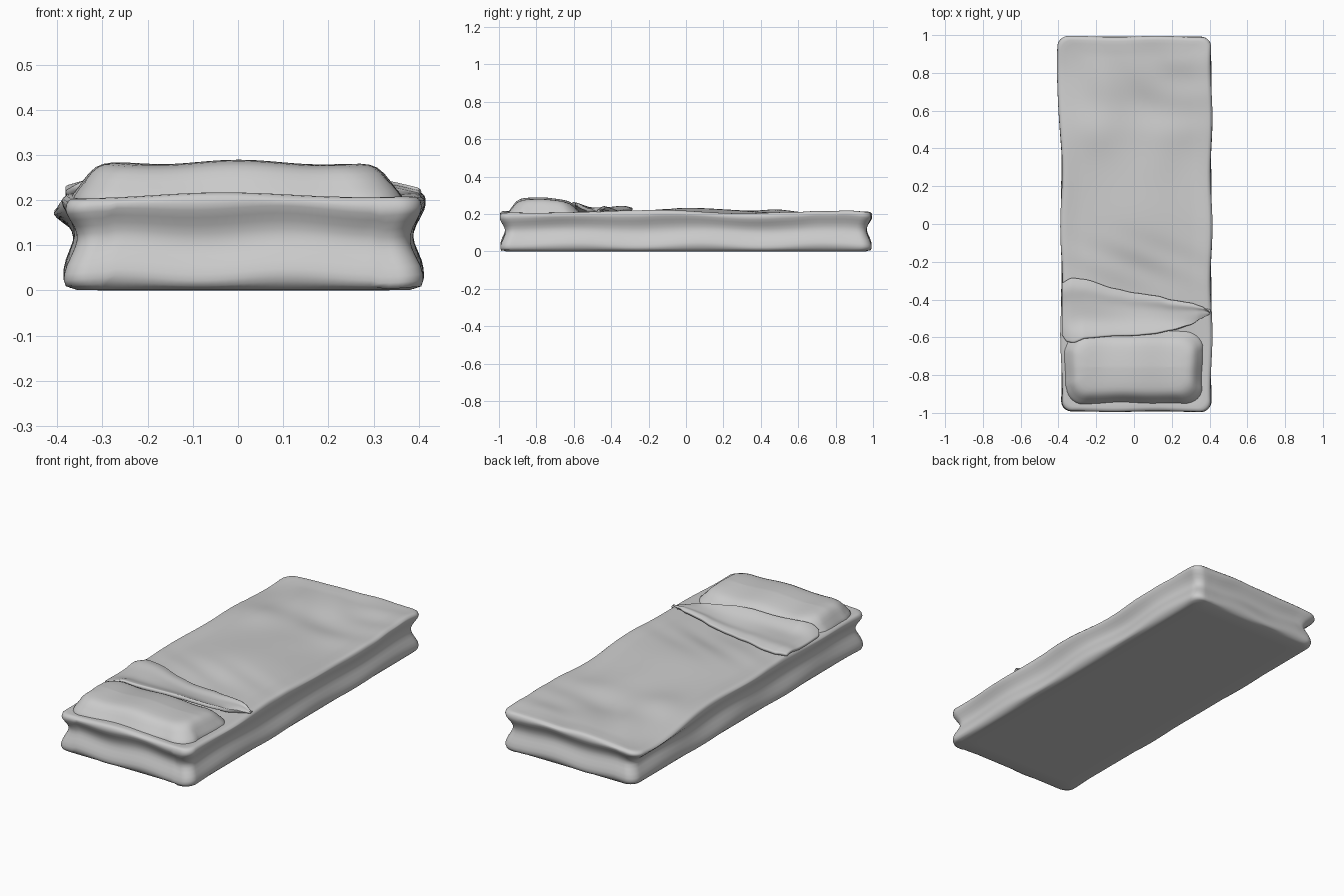
import bpy, bmesh
from math import sin, cos, pi, exp, hypot

if "Cube" in bpy.data.objects:
    bpy.data.objects.remove(bpy.data.objects["Cube"])


def bump(x, y, cx, cy, sx, sy):
    return exp(-((x - cx) / sx) ** 2 - ((y - cy) / sy) ** 2)


def lerp_curve(pts, t):
    for (a, u), (b, v) in zip(pts, pts[1:]):
        if t <= b:
            k = max(0, (t - a) / (b - a))
            k = k * k * (3 - 2 * k) * .5 + k * .5
            return u + (v - u) * k
    return pts[-1][1]


def outline(hx, hy, r, step=0.02):
    # rounded rectangle, symmetric about both axes
    n, m = int(2 * (hx - r) / step), int(2 * (hy - r) / step)
    a, b = hx - r, hy - r
    pts = []
    for i, (cx, cy) in enumerate([(a, b), (-a, b), (-a, -b), (a, -b)]):
        for k in range(9):
            t = (i + k / 8) * pi / 2
            pts.append((cx + r * cos(t), cy + r * sin(t)))
        nx, ny = [(-a, b), (-a, -b), (a, -b), (a, b)][i]
        t0, cnt = (i + 1) * pi / 2, (n, m)[i % 2]
        ox, oy = r * cos(t0), r * sin(t0)
        for k in range(1, cnt):
            f = k / cnt
            pts.append((cx + (nx - cx) * f + ox, cy + (ny - cy) * f + oy))
    return pts


def finish(bm, name):
    bmesh.ops.recalc_face_normals(bm, faces=bm.faces)
    me = bpy.data.meshes.new(name)
    bm.to_mesh(me)
    bm.free()
    ob = bpy.data.objects.new(name, me)
    bpy.context.collection.objects.link(ob)
    for p in me.polygons:
        p.use_smooth = True
    return ob


def cushion(name, hx, hy, r, profile, warp):
    # stacked rings of (inset, z), closed flat along the centre line
    bm = bmesh.new()
    base = outline(hx, hy, r)
    rings = []
    for d, z in profile:
        sx, sy = max(0, hx - d) / hx, (hy - d) / hy
        rings.append([bm.verts.new(warp(x * sx, y * sy, z)) for x, y in base])
    n = len(base)
    for a, b in zip(rings, rings[1:]):
        for i in range(n):
            j = (i + 1) % n
            bm.faces.new((a[i], a[j], b[j], b[i]))
    bmesh.ops.remove_doubles(bm, verts=bm.verts, dist=1e-5)
    bmesh.ops.dissolve_degenerate(bm, dist=1e-5, edges=bm.edges)
    return finish(bm, name)


# mattress with pinched sides and a rumpled sheet on top
def sheet_height(x, y):
    h = .004 * sin(9 * x + 5 * y) + .003 * sin(7 * y - 11 * x + 1)
    h += .022 * bump(x, y, .1, -.05, .28, .22) + .014 * bump(x, y, -.15, .2, .22, .3)
    h += .012 * bump(x, y, -.2, .5, .12, .12) + .01 * bump(x, y, .2, .85, .15, .08)
    h -= .01 * bump(x, y, 0, .62, .3, .1) + .008 * bump(x, y, .25, .35, .1, .15)
    u, v = x * .5 + y * .87, y * .5 - x * .87
    h += .004 * sin(26 * u + 3 * sin(6 * v)) * bump(x, y, .1, .75, .3, .25)
    h += .003 * sin(34 * (y + .5 * x)) * bump(x, y, 0, -.2, .35, .12)
    return h


def mattress_warp(x, y, z):
    top = min(1, max(0, (z - .1) / .1))
    nz = z + top * sheet_height(x, y)
    if .01 < z < .2:
        nz += .006 * sin(9 * y + 1) * (abs(x) > .3) + .006 * sin(16 * x)
    side = min(1, max(0, z / .08)) * abs(x) / .4
    nx = x + .0125 + .005 * sin(11 * y + z * 9) * side * (1 if x > 0 else -1)
    # sheet drooping over the back left corner
    k = bump(x, y, -.42, .84, .16, .24) * top
    return nx - .03 * k, y + .003 * sin(14 * x) * (abs(y) > .9) * top, nz - .03 * k


half = .398
prof = [(half, 0), (.25, 0), (.1, 0), (.03, .001), (.014, .006), (.005, .015), (.001, .028),
        (.002, .042), (.008, .062), (.017, .082), (.024, .1), (.027, .115), (.026, .13),
        (.02, .148), (.011, .164), (.003, .18), (0, .192), (.003, .202), (.011, .209),
        (.022, .211)]
prof += [(.022 + (half - .022) * i / 20, .211 - .005 * min(1, i / 4)) for i in range(1, 21)]
cushion("mattress", half, .993, .055, prof, mattress_warp)


# pillow at the front end
def pillow_warp(x, y, z):
    k = max(0, (z - .2) / .08)
    dz = .005 * sin(17 * x + 1.5) + .007 * bump(x, y, -.25, .12, .07, .12)
    dz -= .02 * max(0, y) / .2
    e = .007 * sin(21 * x) * (abs(y) > .1) + .005 * sin(23 * y) * (abs(x) > .25)
    s = 1 + e * 2
    return x * s - .003, y * s - .757, z + k * dz


pp = [(0, .18), (0, .2), (.004, .21), (.01, .219), (.018, .229), (.028, .243), (.04, .258),
      (.054, .27), (.07, .277), (.09, .281), (.12, .283), (.16, .284), (.185, .284), (.1951, .284)]


def pillow():
    hx, hy = .365, .195
    # turned so the centre line runs along the pillow's length
    return cushion("pillow", hy, hx, .1, pp, lambda a, b, z: pillow_warp(b, a, z))


pillow()

# folded-back sheet strip lying across the pillow's lower edge
back_edge = [(-.385, -.31), (-.33, -.282), (-.26, -.29), (-.1, -.34), (0, -.362), (.12, -.378),
             (.2, -.4), (.3, -.415), (.36, -.435), (.405, -.465)]
front_edge = [(-.385, -.585), (-.36, -.625), (-.32, -.63), (-.26, -.605), (-.1, -.592),
              (0, -.59), (.1, -.58), (.2, -.56), (.3, -.535), (.36, -.5), (.405, -.478)]


def fold_strip():
    bm = bmesh.new()
    nx, ny = 70, 28
    grid = []
    for i in range(nx + 1):
        x = -.385 + .79 * i / nx
        y0, y1 = lerp_curve(front_edge, x), lerp_curve(back_edge, x)
        row = []
        for j in range(ny + 1):
            f = j / ny
            y = y0 + (y1 - y0) * f
            edge = max(0, (abs(x) - .27) / .12)
            rise = 1 / (1 + exp((y + .55) / .025)) * max(0, 1 - edge)
            z = .222 + sheet_height(x, y) + .046 * rise
            z += .006 * sin(pi * f) + .009 * bump(f, 0, .85, 0, .15, 1)
            z += .003 * sin(13 * x + 20 * y)
            z -= .012 * max(0, (abs(x) - .34) / .06)
            row.append(bm.verts.new((x, y, z)))
        grid.append(row)
    for a, b in zip(grid, grid[1:]):
        for j in range(ny):
            bm.faces.new((a[j], b[j], b[j + 1], a[j + 1]))
    ob = finish(bm, "folded_sheet")
    mod = ob.modifiers.new("thickness", 'SOLIDIFY')
    mod.thickness = .018
    mod.offset = -1
    sub = ob.modifiers.new("soft_edge", 'SUBSURF')
    sub.levels = sub.render_levels = 1


fold_strip()
